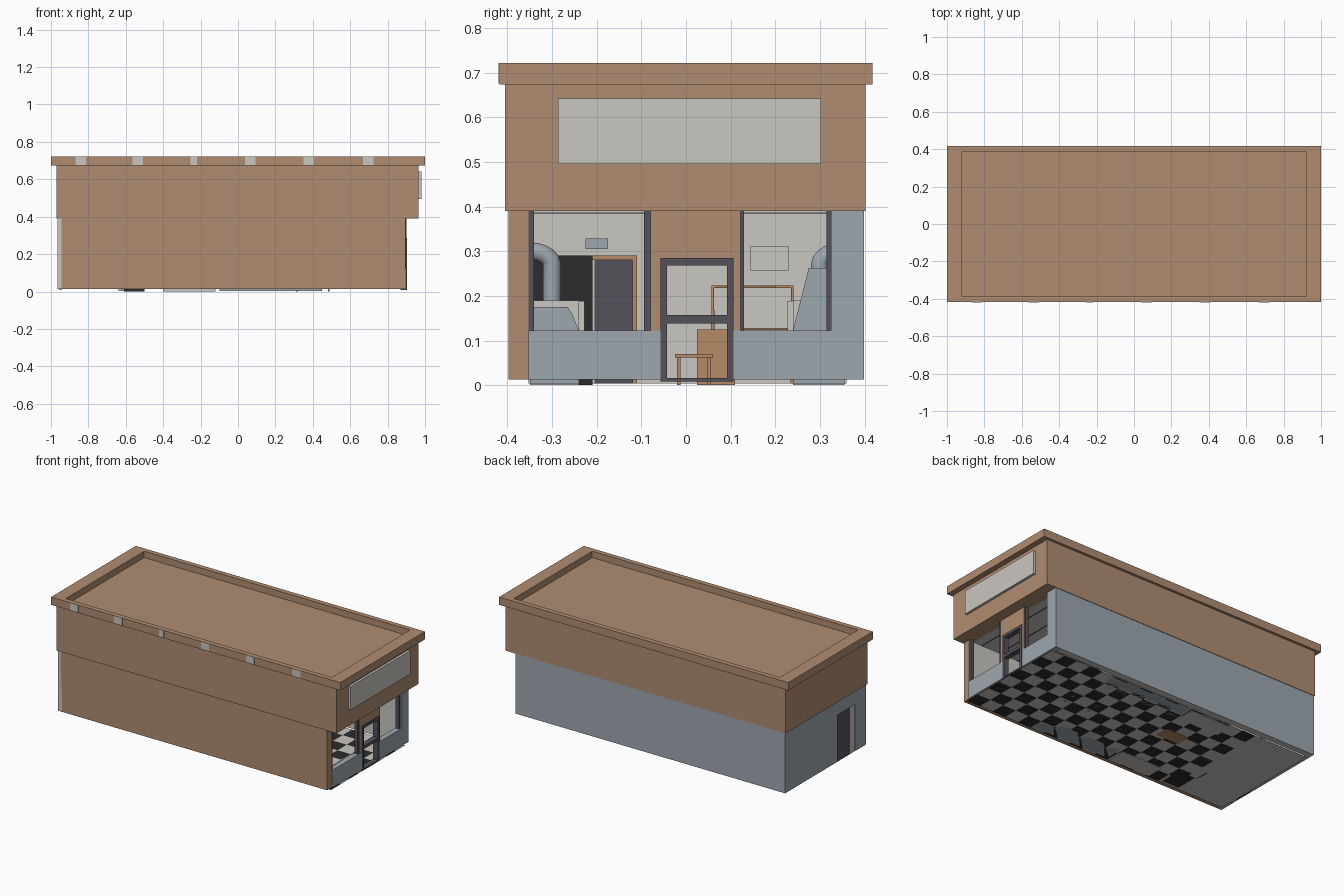
import bpy, bmesh, math

if "Cube" in bpy.data.objects:
    bpy.data.objects.remove(bpy.data.objects["Cube"])


def mat(name, r, g, b):
    m = bpy.data.materials.new(name)
    m.diffuse_color = (r, g, b, 1)
    m.use_nodes = True
    m.node_tree.nodes["Principled BSDF"].inputs["Base Color"].default_value = m.diffuse_color
    return m


BROWN = mat("brown brick", 0.43, 0.265, 0.165)
BLUE = mat("blue grey paint", 0.34, 0.39, 0.43)
WHITE = mat("off white", 0.59, 0.57, 0.53)
DARK = mat("dark frame", 0.09, 0.085, 0.105)
BLACK = mat("black", 0.025, 0.025, 0.025)
WOOD = mat("wood", 0.46, 0.26, 0.13)


def finish(name, bm, mats):
    me = bpy.data.meshes.new(name)
    bmesh.ops.recalc_face_normals(bm, faces=bm.faces)
    bm.to_mesh(me)
    bm.free()
    for m in mats:
        me.materials.append(m)
    ob = bpy.data.objects.new(name, me)
    bpy.context.collection.objects.link(ob)
    return ob


def box(name, x, y, z, m, inner=None, keep=None):
    """Box from (min, max) ranges; faces not matching normal `keep` get `inner`."""
    bm = bmesh.new()
    bmesh.ops.create_cube(bm, size=1)
    for v in bm.verts:
        v.co = [r[0] + (c + 0.5) * (r[1] - r[0]) for c, r in zip(v.co, (x, y, z))]
    bm.normal_update()
    if inner:
        for f in bm.faces:
            f.material_index = 0 if any(f.normal[a] * s > 0.5 for a, s in keep) else 1
    return finish(name, bm, [m, inner] if inner else [m])


def extrude_x(name, profile, x0, x1, m):
    bm = bmesh.new()
    f = bm.faces.new([bm.verts.new((x0, y, z)) for y, z in profile])
    r = bmesh.ops.extrude_face_region(bm, geom=[f])
    for v in r["geom"]:
        if isinstance(v, bmesh.types.BMVert):
            v.co.x = x1
    return finish(name, bm, [m])


def pipe(name, pts, radius, m):
    cu = bpy.data.curves.new(name, 'CURVE')
    cu.dimensions = '3D'
    cu.bevel_depth = radius
    cu.bevel_resolution = 3
    cu.use_fill_caps = True
    s = cu.splines.new('POLY')
    s.points.add(len(pts) - 1)
    for p, c in zip(s.points, pts):
        p.co = (*c, 1)
    cu.materials.append(m)
    ob = bpy.data.objects.new(name, cu)
    bpy.context.collection.objects.link(ob)
    return ob


# --- upper storey, cornice with recessed roof ---
box("upper_storey", (-0.97, 0.965), (-0.405, 0.402), (0.39, 0.675), BROWN)
bm = bmesh.new()
bmesh.ops.create_cube(bm, size=1)
for v in bm.verts:
    v.co = (v.co.x * 2, v.co.y * 0.836, 0.6975 + v.co.z * 0.049)
top = max(bm.faces, key=lambda f: f.calc_center_median().z)
bmesh.ops.inset_region(bm, faces=[top], thickness=0.03)
for v in top.verts:
    v.co.x = math.copysign(0.92, v.co.x)
    v.co.y = math.copysign(0.387, v.co.y)
    v.co.z = 0.722
r = bmesh.ops.extrude_face_region(bm, geom=[top])
for v in r["geom"]:
    if isinstance(v, bmesh.types.BMVert):
        v.co.z = 0.682
bmesh.ops.delete(bm, geom=[top], context='FACES')
finish("cornice_and_roof", bm, [BROWN])
for i, x in enumerate((-0.84, -0.535, -0.237, 0.065, 0.378, 0.697)):
    w = 0.017 if i == 2 else 0.028
    box("cornice_patch", (x - w, x + w), (-0.4195, -0.417), (0.676, 0.7215), WHITE)

# --- sign board on the shop front ---
box("sign_board", (0.965, 0.98), (-0.287, 0.302), (0.495, 0.642), WHITE)

# --- ground floor walls ---
box("front_wall", (-0.945, 0.895), (-0.398, -0.353), (0.013, 0.39), BROWN, WHITE, [(1, -1), (0, 1), (2, -1)])
box("back_wall", (-0.965, 0.86), (0.36, 0.399), (0.013, 0.39), BLUE, WHITE, [(1, 1), (0, -1)])
for y0, y1, z0 in ((-0.398, -0.295, 0.013), (-0.12, 0.36, 0.013), (-0.295, -0.12, 0.305)):
    box("end_wall", (-0.965, -0.94), (y0, y1), (z0, 0.39), BLUE, WHITE, [(0, -1)])
box("rear_door", (-0.958, -0.945), (-0.25, -0.12), (0.008, 0.305), DARK)
box("rear_door_panel", (-0.958, -0.945), (-0.295, -0.25), (0.008, 0.305), WHITE)

# --- shop front ---
box("corner_pier", (0.86, 0.9), (0.325, 0.399), (0.013, 0.39), BLUE)
for y0, y1 in ((-0.353, -0.057), (0.105, 0.325)):
    box("window_base", (0.865, 0.9), (y0, y1), (0.013, 0.122), BLUE, WHITE, [(0, 1), (2, 1), (2, -1)])
for y0, y1 in ((-0.08, -0.057), (0.105, 0.122)):
    box("door_pier", (0.865, 0.897), (y0, y1), (0.122, 0.285), BROWN)
box("door_header", (0.865, 0.897), (-0.08, 0.122), (0.285, 0.39), BROWN)
for y0, y1 in ((-0.353, -0.341), (-0.094, -0.078), (0.12, 0.13), (0.315, 0.325)):
    box("window_mullion", (0.87, 0.892), (y0, y1), (0.122, 0.39), DARK)

# door: outer frame, then two glazed openings around a mid rail
for y0, y1 in ((-0.057, -0.043), (0.092, 0.106)):
    box("door_stile", (0.87, 0.903), (y0, y1), (0.008, 0.285), DARK)
for z0, z1 in ((0.008, 0.016), (0.138, 0.157), (0.268, 0.285)):
    box("door_rail", (0.87, 0.903), (-0.043, 0.092), (z0, z1), DARK)

# --- checkered floor, plain in the back room ---
bm = bmesh.new()
nx, ny = 20, 8
for i in range(nx):
    for j in range(ny):
        x0, x1 = [-0.94 + 1.84 * k / nx for k in (i, i + 1)]
        y0, y1 = [-0.365 + 0.73 * k / ny for k in (j, j + 1)]
        f = bm.faces.new([bm.verts.new((x, y, 0.004)) for x, y in ((x0, y0), (x1, y0), (x1, y1), (x0, y1))])
        f.material_index = 1 if (i + j) % 2 and x0 > -0.62 else 0
bmesh.ops.remove_doubles(bm, verts=bm.verts, dist=0.0005)
finish("floor", bm, [WHITE, BLACK])

# --- ceiling with a dark grid ---
box("ceiling", (-0.94, 0.865), (-0.353, 0.36), (0.386, 0.39), WHITE)
for i in range(11):
    x = -0.5 + i * 0.13
    box("ceiling_strip", (x, x + 0.006), (-0.353, 0.36), (0.384, 0.386), DARK)

# --- back room partition with framed door ---
PX = -0.62
box("partition", (PX - 0.02, PX), (-0.12, 0.36), (0.004, 0.386), WHITE)
box("partition", (PX - 0.02, PX), (-0.353, -0.205), (0.004, 0.386), WHITE)
box("partition_top", (PX - 0.02, PX), (-0.205, -0.12), (0.285, 0.386), WHITE)
box("inner_door", (PX - 0.015, PX - 0.003), (-0.205, -0.12), (0.004, 0.28), DARK)
box("door_trim_side", (PX, PX + 0.008), (-0.12, -0.11), (0.004, 0.29), WOOD)
box("door_trim_top", (PX, PX + 0.008), (-0.215, -0.12), (0.28, 0.29), WOOD)
box("exit_plate", (PX, PX + 0.008), (-0.225, -0.175), (0.305, 0.329), BLUE)
box("tall_cabinet", (PX + 0.01, PX + 0.12), (-0.345, -0.21), (0.0, 0.29), BLACK)
box("wall_picture", (PX, PX + 0.006), (0.145, 0.23), (0.257, 0.312), WHITE)

# --- equipment along both side walls ---
left = [(-0.35, 0.004), (-0.24, 0.004), (-0.24, 0.122), (-0.255, 0.16), (-0.265, 0.175), (-0.35, 0.175)]
right = [(0.355, 0.004), (0.24, 0.004), (0.24, 0.125), (0.275, 0.262), (0.355, 0.262)]
extrude_x("left_counter", left, -0.1, 0.45, BLUE)
extrude_x("right_counter", right, -0.1, 0.45, BLUE)
for s, y0, y1 in ((-1, -0.35, -0.24), (1, 0.24, 0.355)):
    box("ribbed_unit", (-0.4, -0.12), (y0, y1), (0.0, 0.19), WHITE)
    for i in range(6):
        x = -0.39 + i * 0.047
        yr = s * 0.24
        box("unit_rib", (x, x + 0.02), (yr - 0.013, yr + 0.013), (0.02, 0.188), WHITE)
    # vent duct with elbow into the wall
    arc = [(-0.25, s * (0.35 - 0.05 * math.cos(t)), 0.27 + 0.03 * math.sin(t)) for t in
           [k * math.pi / 10 for k in range(6)]]
    pipe("vent_duct", [(-0.25, s * 0.3, 0.18)] + arc, 0.021, BLUE)

# --- waiting table, cabinet and wooden rail ---
box("table_top", (0.3, 0.5), (-0.025, 0.06), (0.062, 0.07), WOOD)
for x in (0.31, 0.48):
    for y in (-0.02, 0.047):
        box("table_leg", (x, x + 0.01), (y, y + 0.008), (0.0, 0.062), WOOD)
box("wood_cabinet", (-0.3, -0.15), (0.025, 0.11), (0.0, 0.125), WOOD)
rail = [(-0.35, 0.06, 0.125), (-0.35, 0.06, 0.22), (-0.35, 0.238, 0.22), (-0.35, 0.238, 0.004)]
pipe("wood_rail", rail, 0.004, WOOD)
box("rail_shelf", (-0.37, -0.33), (0.11, 0.238), (0.123, 0.128), WOOD)
